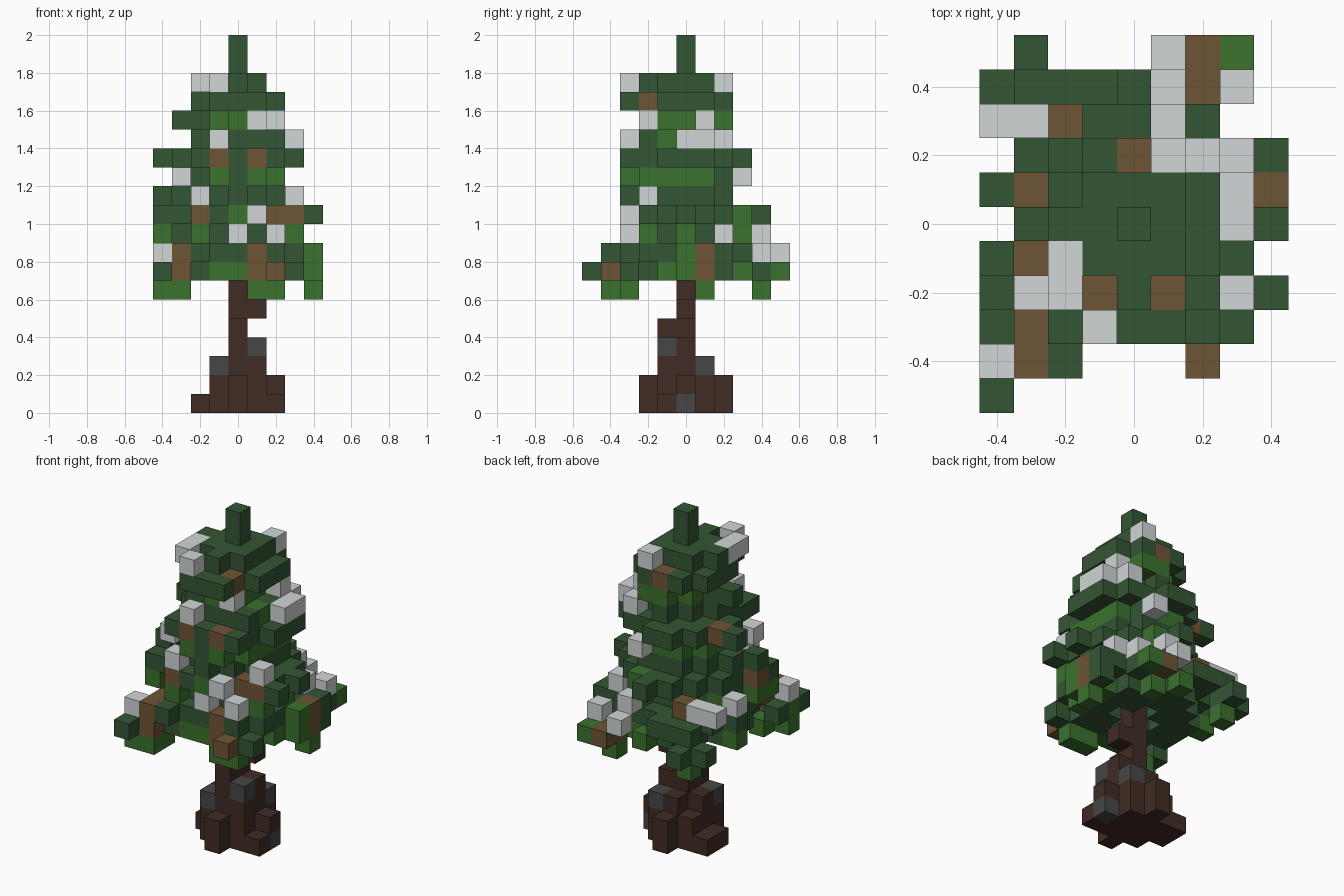
import bpy, bmesh
from mathutils import Vector

if "Cube" in bpy.data.objects:
    bpy.data.objects.remove(bpy.data.objects["Cube"], do_unlink=True)

SIZE = 0.1
COLOURS = {
    "needles": (0.034, 0.093, 0.034),
    "young_needles": (0.043, 0.165, 0.027),
    "snow": (0.64, 0.67, 0.67),
    "branch_wood": (0.155, 0.09, 0.035),
    "bark": (0.052, 0.025, 0.018),
    "stone": (0.061, 0.061, 0.061),
}
NAMES = list(COLOURS)
materials = []
for name, rgb in COLOURS.items():
    mat = bpy.data.materials.new(name)
    mat.use_nodes = True
    mat.diffuse_color = (*rgb, 1)
    bsdf = mat.node_tree.nodes["Principled BSDF"]
    bsdf.inputs["Base Color"].default_value = (*rgb, 1)
    bsdf.inputs["Roughness"].default_value = 0.9
    materials.append(mat)


def layer(cells, level, xs, ys, reach, colour="needles", hollow=-1):
    """Fill a rectangle of blocks with its corners cut diagonally."""
    for x in range(xs[0], xs[1] + 1):
        for y in range(ys[0], ys[1] + 1):
            if hollow < abs(x) + abs(y) <= reach:
                cells[x, y, level] = colour


def paint(cells, colour, level, *spots):
    """Place or recolour single blocks on one level."""
    for x, y in spots:
        cells[x, y, level] = colour


def build(name, cells):
    """Turn blocks into one mesh that keeps only the outer faces."""
    bm = bmesh.new()
    axes = [Vector(a) for a in ((1, 0, 0), (0, 1, 0), (0, 0, 1))]
    for cell, colour in cells.items():
        centre = Vector(cell) + Vector((0, 0, 0.5))
        for i in range(3):
            u, v = axes[(i + 1) % 3] / 2, axes[(i + 2) % 3] / 2
            for sign in (1, -1):
                n = axes[i] * sign
                if tuple(int(c) for c in Vector(cell) + n) in cells:
                    continue
                ring = [u + v, v - u, -u - v, u - v][::sign]
                verts = [bm.verts.new((centre + n / 2 + r) * SIZE) for r in ring]
                bm.faces.new(verts).material_index = NAMES.index(colour)
    bmesh.ops.remove_doubles(bm, verts=bm.verts[:], dist=SIZE / 100)
    mesh = bpy.data.meshes.new(name)
    bm.to_mesh(mesh)
    bm.free()
    for mat in materials:
        mesh.materials.append(mat)
    obj = bpy.data.objects.new(name, mesh)
    bpy.context.collection.objects.link(obj)


# Trunk: flared roots, knobbly middle, thin neck
trunk = {}
layer(trunk, 0, (-1, 1), (-1, 1), 2, "bark")
layer(trunk, 1, (-1, 1), (-1, 1), 2, "bark")
layer(trunk, 2, (-1, 1), (-1, 1), 1, "bark")
for level in range(3, 8):
    paint(trunk, "bark", level, (0, 0))
paint(trunk, "bark", 0, (-2, 0), (-2, 1), (2, -1), (0, 2), (0, -2))
paint(trunk, "bark", 1, (2, 0), (0, 2), (0, -2))
paint(trunk, "bark", 2, (1, -1))
paint(trunk, "bark", 3, (0, -1), (1, 0))
paint(trunk, "bark", 4, (0, -1))
paint(trunk, "bark", 5, (1, 0))
paint(trunk, "stone", 0, (2, 0))
paint(trunk, "stone", 2, (-1, -1), (1, 1))
paint(trunk, "stone", 3, (1, -1))
build("trunk", trunk)

# Foliage body: stacked tiers, pale and pinched under each overhang
tree = {}
layer(tree, 7, (-3, 3), (-3, 3), 4, hollow=1)
layer(tree, 8, (-3, 3), (-3, 3), 5)
layer(tree, 9, (-3, 2), (-2, 2), 3)
layer(tree, 10, (-3, 3), (-3, 3), 4)
layer(tree, 11, (-3, 2), (-3, 2), 3)
layer(tree, 12, (-2, 2), (-2, 2), 3, "young_needles")
layer(tree, 13, (-3, 3), (-3, 3), 4)
layer(tree, 14, (-2, 2), (-2, 2), 2)
layer(tree, 15, (-2, 1), (-2, 2), 2, "young_needles")
layer(tree, 16, (-2, 2), (-2, 2), 3)
layer(tree, 17, (-2, 1), (-2, 1), 2)
for level in (18, 19):
    paint(tree, "needles", level, (0, 0))
for gap in ((-3, -1), (1, 3)):
    del tree[*gap, 13]

# Drooping branch ends
paint(tree, "needles", 7, (-4, -5), (-4, -3), (3, -3), (-3, 5), (-3, 4),
      (-4, 4), (4, 2), (3, 4), (-2, -3), (2, -3))
paint(tree, "needles", 8, (-2, -4), (-3, 4), (-2, 4), (-1, 4), (4, 2), (-4, 1))
paint(tree, "needles", 10, (-4, -2), (-3, -2), (0, 4), (4, -2), (4, 0))
paint(tree, "needles", 11, (-4, -1))
paint(tree, "needles", 12, (0, -3), (-2, -1), (1, 2))
paint(tree, "needles", 13, (-4, 1), (-2, -3), (2, -3))
paint(tree, "needles", 14, (1, -2), (2, -2), (-2, -1))
paint(tree, "needles", 15, (-3, 0), (-2, 0))
paint(tree, "needles", 16, (-1, -3), (0, -3), (1, -3), (1, 2))

# Fresh light green growth
paint(tree, "young_needles", 6, (-4, -4), (-3, -4), (-3, -3), (1, -3), (2, -3),
      (4, 1), (2, 4), (-3, 4))
paint(tree, "young_needles", 7, (-4, -4), (-1, -3), (0, -3), (3, -1), (4, 0), (3, 5),
      (-4, 1), (0, 4), (3, 1), (1, 3))
paint(tree, "young_needles", 8, (4, 0))
paint(tree, "young_needles", 9, (-4, -2), (-4, -1), (-2, -3), (3, -2), (3, 0), (1, 3),
      (-3, 1))
paint(tree, "young_needles", 10, (0, -3), (1, 3))
paint(tree, "young_needles", 12, (-1, -3), (1, -3), (2, -2))
paint(tree, "young_needles", 14, (1, -1), (2, -1))
paint(tree, "young_needles", 15, (1, 2))

# Bare wood showing through
paint(tree, "branch_wood", 7, (-3, -4), (1, -3), (2, -4), (4, 1), (2, 4), (2, 5))
paint(tree, "branch_wood", 8, (-3, -4), (-3, -3), (1, -3), (4, 1))
paint(tree, "branch_wood", 9, (-2, 3))
paint(tree, "branch_wood", 10, (-2, -3), (2, -2), (3, -2), (-3, -1), (-4, -1))
paint(tree, "branch_wood", 13, (-1, -3), (1, -3), (-3, 1))
paint(tree, "branch_wood", 16, (-1, -2), (1, -2), (0, 2))

# Snow tufts
paint(tree, "snow", 8, (-4, -4), (3, 4), (1, 5))
paint(tree, "snow", 9, (0, -3), (2, -3), (3, 2), (1, 4), (-4, 3), (-3, 3), (-4, 1))
paint(tree, "snow", 10, (1, -3))
paint(tree, "snow", 11, (-2, -3), (3, -2))
paint(tree, "snow", 12, (-3, -2), (1, 3))
paint(tree, "snow", 14, (-1, -3), (2, 2), (3, 0), (3, 1))
paint(tree, "snow", 15, (1, -2), (2, 1))
paint(tree, "snow", 17, (-2, -1), (-2, -2), (-1, -3), (1, 2))
build("foliage", tree)
